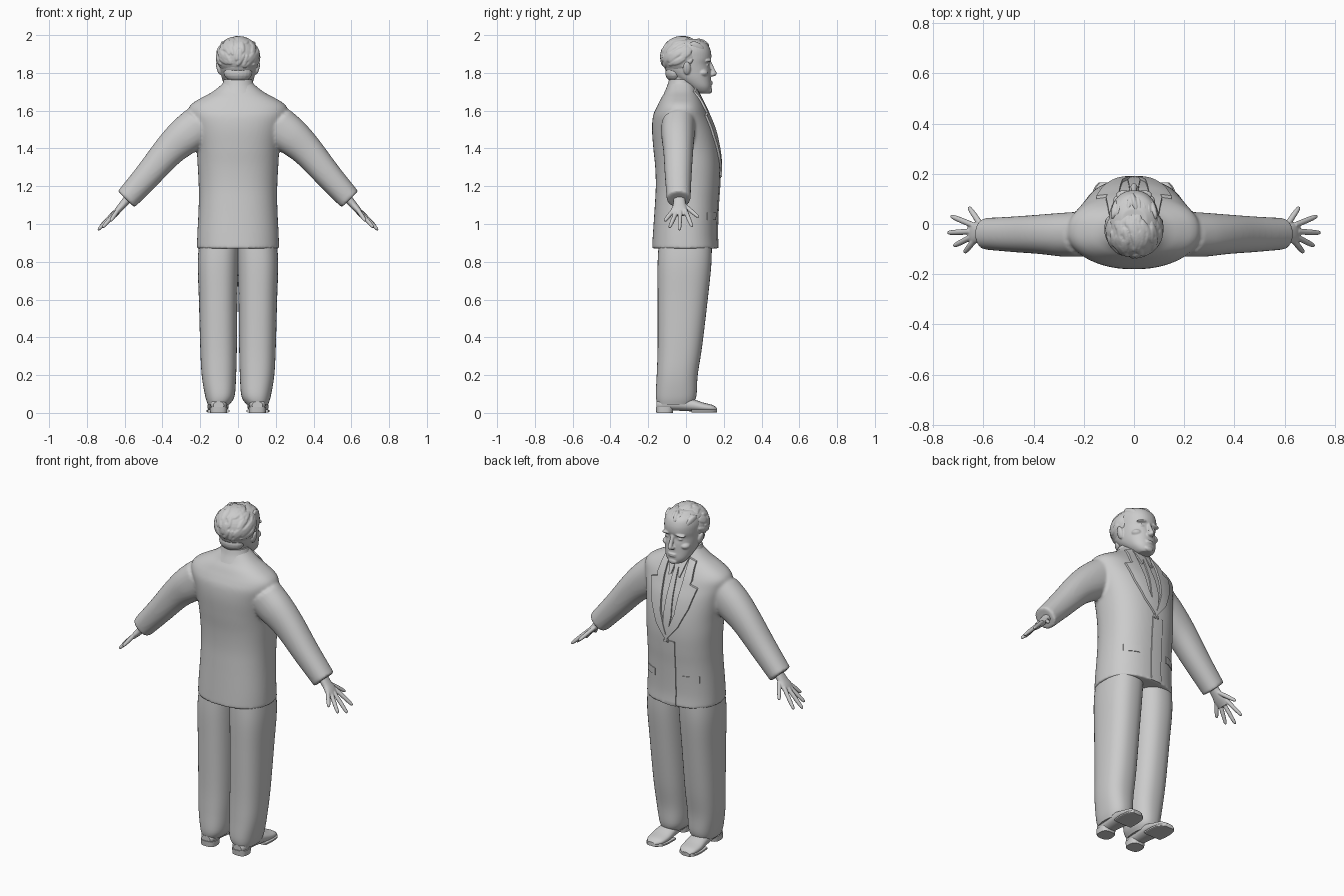
import bpy, bmesh, math, random
from mathutils import Vector, Matrix
from mathutils.bvhtree import BVHTree

if "Cube" in bpy.data.objects:
    bpy.data.objects.remove(bpy.data.objects["Cube"])
random.seed(4)

grey = bpy.data.materials.new("plain grey")
grey.use_nodes = True
COLOUR = (0.6, 0.6, 0.6, 1)
grey.diffuse_color = COLOUR
grey.node_tree.nodes["Principled BSDF"].inputs["Base Color"].default_value = COLOUR


def spline(rows, steps):
    """Catmull-Rom interpolation through rows of equal length."""
    out = []
    for i in range(len(rows) - 1):
        a, b, c, d = (rows[max(0, min(len(rows) - 1, i + k))] for k in (-1, 0, 1, 2))
        for s in range(steps):
            t = s / steps
            out.append([q + t / 2 * (r - p + t * (2*p - 5*q + 4*r - w + t * (3*q - p - 3*r + w)))
                        for p, q, r, w in zip(a, b, c, d)])
    return out + [list(rows[-1])]


def loft(bm, rows, matrix=Matrix(), power=2.0, sides=36, steps=5):
    """Rows are (height, x0, x1, y0, y1); superellipse rings are skinned and capped."""
    rings = []
    for h, x0, x1, y0, y1 in spline(rows, steps):
        ring = []
        for k in range(sides):
            a = 2 * math.pi * k / sides
            c, s = math.cos(a), math.sin(a)
            x = math.copysign(abs(c) ** (2 / power), c) * (x1 - x0) / 2 + (x0 + x1) / 2
            y = math.copysign(abs(s) ** (2 / power), s) * (y1 - y0) / 2 + (y0 + y1) / 2
            ring.append(bm.verts.new(matrix @ Vector((x, y, h))))
        rings.append(ring)
    for r, q in zip(rings, rings[1:]):
        for k in range(sides):
            j = (k + 1) % sides
            bm.faces.new((r[k], r[j], q[j], q[k]))
    bm.faces.new(rings[0])
    bm.faces.new(rings[-1])


def ball(bm, centre, size, rot=Matrix(), seg=20):
    m = Matrix.Translation(centre) @ rot @ Matrix.Diagonal((*size, 1))
    bmesh.ops.create_uvsphere(bm, u_segments=seg, v_segments=seg // 2, radius=1, matrix=m)


def limb(bm, a, b, r0, r1):
    """Round-ended tapering finger between two points."""
    a, b = Vector(a), Vector(b)
    m = Matrix.Translation(a) @ (b - a).to_track_quat('Z', 'Y').to_matrix().to_4x4()
    n = (b - a).length
    loft(bm, [(h * n, -r, r, -r, r) for h, r in
              ((0, r0), (0.5, r0), (0.85, r1), (0.96, r1 * 0.7), (1, r1 * 0.2))], m, 2, 12, 3)


def finish(name, bm, voxel=0, smooth=0, angle=40):
    bmesh.ops.recalc_face_normals(bm, faces=bm.faces)
    mesh = bpy.data.meshes.new(name)
    bm.to_mesh(mesh)
    bm.free()
    mesh.materials.append(grey)
    ob = bpy.data.objects.new(name, mesh)
    bpy.context.collection.objects.link(ob)
    if voxel:
        mod = ob.modifiers.new("merge", 'REMESH')
        mod.mode, mod.voxel_size, mod.use_smooth_shade = 'VOXEL', voxel, True
        mod = ob.modifiers.new("soften", 'SMOOTH')
        mod.factor, mod.iterations = 0.5, smooth
    else:
        bpy.ops.object.select_all(action='DESELECT')
        ob.select_set(True)
        bpy.context.view_layer.objects.active = ob
        bpy.ops.object.shade_smooth_by_angle(angle=math.radians(angle))
    return ob


SIDES = ((1, "left"), (-1, "right"))
flip = {s: Matrix.Diagonal((s, 1, 1, 1)) for s, _ in SIDES}

# Jacket: body and both sleeves merged
body = [(0.87, 0.218, -0.18, 0.17), (0.95, 0.215, -0.175, 0.165), (1.1, 0.208, -0.165, 0.17),
        (1.2, 0.208, -0.16, 0.177), (1.3, 0.213, -0.163, 0.18), (1.4, 0.22, -0.173, 0.172),
        (1.5, 0.238, -0.18, 0.15), (1.57, 0.258, -0.175, 0.122), (1.61, 0.262, -0.16, 0.105),
        (1.64, 0.24, -0.145, 0.09), (1.67, 0.19, -0.13, 0.075), (1.7, 0.135, -0.11, 0.06),
        (1.74, 0.085, -0.09, 0.045), (1.76, 0.07, -0.08, 0.03)]
sleeve = [(0, -0.11, 0.105, -0.13, 0.05), (0.1, -0.09, 0.112, -0.13, 0.045),
          (0.22, -0.066, 0.104, -0.12, 0.038), (0.39, -0.064, 0.08, -0.112, 0.03),
          (0.56, -0.062, 0.062, -0.102, 0.024)]
bm = bmesh.new()
loft(bm, [(z, -x, x, a, b) for z, x, a, b in body], power=2.3, sides=64)
ARM = Matrix(((0.714, 0, 0.7, 0.2), (0, 1, 0, 0), (0.7, 0, -0.714, 1.53), (0, 0, 0, 1)))
for s, side in SIDES:
    loft(bm, sleeve, flip[s] @ ARM, 2.2)
jacket = finish("jacket", bm, 0.008, 8)
surface = BVHTree.FromObject(jacket, bpy.context.evaluated_depsgraph_get())


def along(pts, t):
    f = t * (len(pts) - 1)
    i = min(int(f), len(pts) - 2)
    return Vector(pts[i]).lerp(Vector(pts[i + 1]), f - i)


def cloth(name, inner, outer, thick, s=1, rows=30, cols=8):
    """Cloth layer between two (x, z) edges, laid on the chest."""
    bm, grid = bmesh.new(), []
    for i in range(rows + 1):
        a, b = along(inner, i / rows), along(outer, i / rows)
        line = []
        for j in range(cols + 1):
            x, z = a.lerp(b, j / cols)
            hit = surface.ray_cast(Vector((s * x, 1, z)), Vector((0, -1, 0)))[0]
            line.append(Vector((s * x, hit.y if hit else 0, z)))
        grid.append(line)
    for lift in (-0.006, thick):
        vs = [[bm.verts.new(p + Vector((0, lift, 0))) for p in line] for line in grid]
        for i in range(rows):
            for j in range(cols):
                bm.faces.new((vs[i][j], vs[i][j + 1], vs[i + 1][j + 1], vs[i + 1][j]))
    rim = [e for e in bm.edges if e.is_boundary]
    bmesh.ops.bridge_loops(bm, edges=rim)
    finish(name, bm)


# Lapels, shirt collar, pockets, tie and front closing edge
for s, side in SIDES:
    cloth(side + "_lapel", [(0.062, 1.715), (0.062, 1.6), (0.045, 1.42), (-0.015, 1.25)],
          [(0.1, 1.7), (0.112, 1.61), (0.105, 1.59), (0.15, 1.575), (0.12, 1.46), (0.07, 1.35), (-0.01, 1.25)],
          0.012, s, 36)
    cloth(side + "_shirt_collar", [(0.01, 1.7), (0.022, 1.62)], [(0.06, 1.72), (0.035, 1.61)], 0.01, s, 8)
    cloth(side + "_pocket_flap", [(0.09, 1.06), (0.09, 1.02)], [(0.17, 1.06), (0.17, 1.02)], 0.004, s, 4)
cloth("tie", [(-0.018, 1.69), (-0.012, 1.65), (-0.025, 1.4), (0, 1.25)],
      [(0.018, 1.69), (0.012, 1.65), (0.025, 1.4), (0.01, 1.25)], 0.008)
cloth("front_edge", [(0.02, 1.26), (0.02, 0.872)], [(-0.05, 1.26), (-0.05, 0.872)], 0.005)

# Collar behind the neck
bm = bmesh.new()
loft(bm, [(1.69, -0.12, 0.12, -0.118, 0.05), (1.73, -0.088, 0.088, -0.1, 0.045),
          (1.765, -0.075, 0.075, -0.09, 0.035)], Matrix())
finish("collar", bm)

# Trousers
leg = [(0.045, 0.045, 0.16, -0.15, 0.035), (0.09, 0.018, 0.174, -0.16, 0.055),
       (0.2, 0.01, 0.192, -0.155, 0.062), (0.35, 0.006, 0.2, -0.15, 0.085),
       (0.6, 0.003, 0.207, -0.15, 0.115), (0.8, -0.003, 0.213, -0.15, 0.135),
       (0.95, -0.01, 0.2, -0.14, 0.135)]
for s, side in SIDES:
    bm = bmesh.new()
    loft(bm, leg, flip[s], 2.4, 40)
    finish(side + "_trouser_leg", bm)

# Shoes: upper, sole and heel, lofted from heel to toe
LAY = Matrix(((1, 0, 0, 0), (0, 0, 1, 0), (0, 1, 0, 0), (0, 0, 0, 1)))
upper = [(-0.155, 0.075, 0.13, 0.02, 0.06), (-0.13, 0.06, 0.145, 0.015, 0.08),
         (-0.05, 0.055, 0.15, 0.012, 0.09), (0.03, 0.05, 0.157, 0.008, 0.075),
         (0.09, 0.05, 0.162, 0.006, 0.055), (0.14, 0.06, 0.155, 0.007, 0.042),
         (0.165, 0.09, 0.135, 0.012, 0.025)]
for s, side in SIDES:
    bm = bmesh.new()
    loft(bm, upper, flip[s] @ LAY, 2.3, 28)
    loft(bm, [(y, a - 0.005, b + 0.005, 0.002, 0.018) for y, a, b, _, _ in upper[3:]],
         flip[s] @ LAY, 5, 28)
    loft(bm, [(0, 0.058, 0.147, -0.157, -0.07), (0.032, 0.056, 0.149, -0.16, -0.065)], flip[s], 2.8, 28)
    finish(side + "_shoe", bm)

# Hands: palm, four fingers and a thumb merged
fingers = [((0.64, -0.005, 1.075), (0.73, 0.032, 0.985)), ((0.65, -0.03, 1.065), (0.742, -0.035, 0.967)),
           ((0.645, -0.05, 1.065), (0.718, -0.088, 0.98)), ((0.635, -0.065, 1.075), (0.675, -0.114, 1.015)),
           ((0.605, -0.01, 1.1), (0.658, 0.068, 1.035))]
PALM = Matrix(((0.77, 0, 0.64, 0.57), (0, 1, 0, 0), (0.64, 0, -0.77, 1.15), (0, 0, 0, 1)))
for s, side in SIDES:
    bm = bmesh.new()
    loft(bm, [(0, -0.024, 0.024, -0.065, -0.005), (0.06, -0.02, 0.02, -0.068, -0.002),
              (0.1, -0.016, 0.018, -0.078, 0.006), (0.135, -0.01, 0.012, -0.068, -0.004)], flip[s] @ PALM, 2.2)
    for a, b in fingers:
        limb(bm, flip[s] @ Vector(a), flip[s] @ Vector(b), 0.0115, 0.0095)
    finish(side + "_hand", bm, 0.003, 3)

# Head: neck, skull, nose, brow, cheeks, lips and ears merged
skull = [(1.692, 0.035, 0.06, 0.12), (1.705, 0.052, 0.03, 0.13), (1.73, 0.07, 0, 0.134),
         (1.77, 0.085, -0.06, 0.132), (1.81, 0.093, -0.105, 0.13), (1.845, 0.098, -0.12, 0.125),
         (1.88, 0.1, -0.125, 0.134), (1.92, 0.1, -0.12, 0.13), (1.955, 0.087, -0.09, 0.11),
         (1.98, 0.05, -0.03, 0.06)]
bm = bmesh.new()
loft(bm, [(1.65, -0.068, 0.068, -0.08, 0.045), (1.74, -0.064, 0.064, -0.085, 0.05),
          (1.8, -0.07, 0.07, -0.095, 0.05)])
loft(bm, [(z, -x, x, a, b) for z, x, a, b in skull], power=2.2, sides=48)
limb(bm, (0, 0.122, 1.86), (0, 0.155, 1.785), 0.011, 0.013)
ball(bm, (0, 0.138, 1.792), (0.02, 0.018, 0.012))
ball(bm, (0, 0.127, 1.707), (0.028, 0.012, 0.016))
for z in (1.752, 1.742):
    ball(bm, (0, 0.128, z), (0.028, 0.014, 0.006))
for s, side in SIDES:
    ball(bm, (s * 0.04, 0.115, 1.867), (0.034, 0.02, 0.009), Matrix.Rotation(s * 0.15, 4, 'Y'))
    ball(bm, (s * 0.038, 0.109, 1.842), (0.018, 0.014, 0.009))
    ball(bm, (s * 0.055, 0.088, 1.8), (0.03, 0.03, 0.02))
    ball(bm, (s * 0.102, 0.005, 1.825), (0.012, 0.02, 0.036), Matrix.Rotation(s * 0.25, 4, 'Y'))
finish("head", bm, 0.004, 3)

# Hair: cap with overlapping swept-back locks
bm = bmesh.new()
C, R = Vector((0, -0.02, 1.884)), Vector((0.113, 0.112, 0.106))
ball(bm, C, R, seg=40)
ball(bm, (0, -0.06, 1.8), (0.075, 0.05, 0.05))
for k in range(130):
    up = random.uniform(-0.35, 1)
    a = random.uniform(0, 2 * math.pi)
    flat = math.sqrt(1 - up * up)
    n = Vector((flat * math.cos(a), flat * math.sin(a), up))
    if n.y > 0.3 and up < 0.55:
        continue
    p = C + Vector(n[i] * R[i] * 0.97 for i in range(3))
    sweep = Vector((random.uniform(-0.5, 0.5), -1, -0.6))
    side_dir = n.cross(sweep).normalized()
    back = side_dir.cross(n)
    rot = Matrix((side_dir, back, n)).transposed().to_4x4()
    ball(bm, p, (0.013, 0.036, 0.009), rot, 12)
for k in range(9):
    x = (k - 4) * 0.019
    ball(bm, (x, 0.085 - abs(x) * 0.35, 1.953 - abs(x) * 0.2), (0.014, 0.045, 0.024),
         Matrix.Rotation(-0.5, 4, 'X') @ Matrix.Rotation(random.uniform(-0.3, 0.3), 4, 'Z'), 14)
finish("hair", bm, 0.004, 1)
